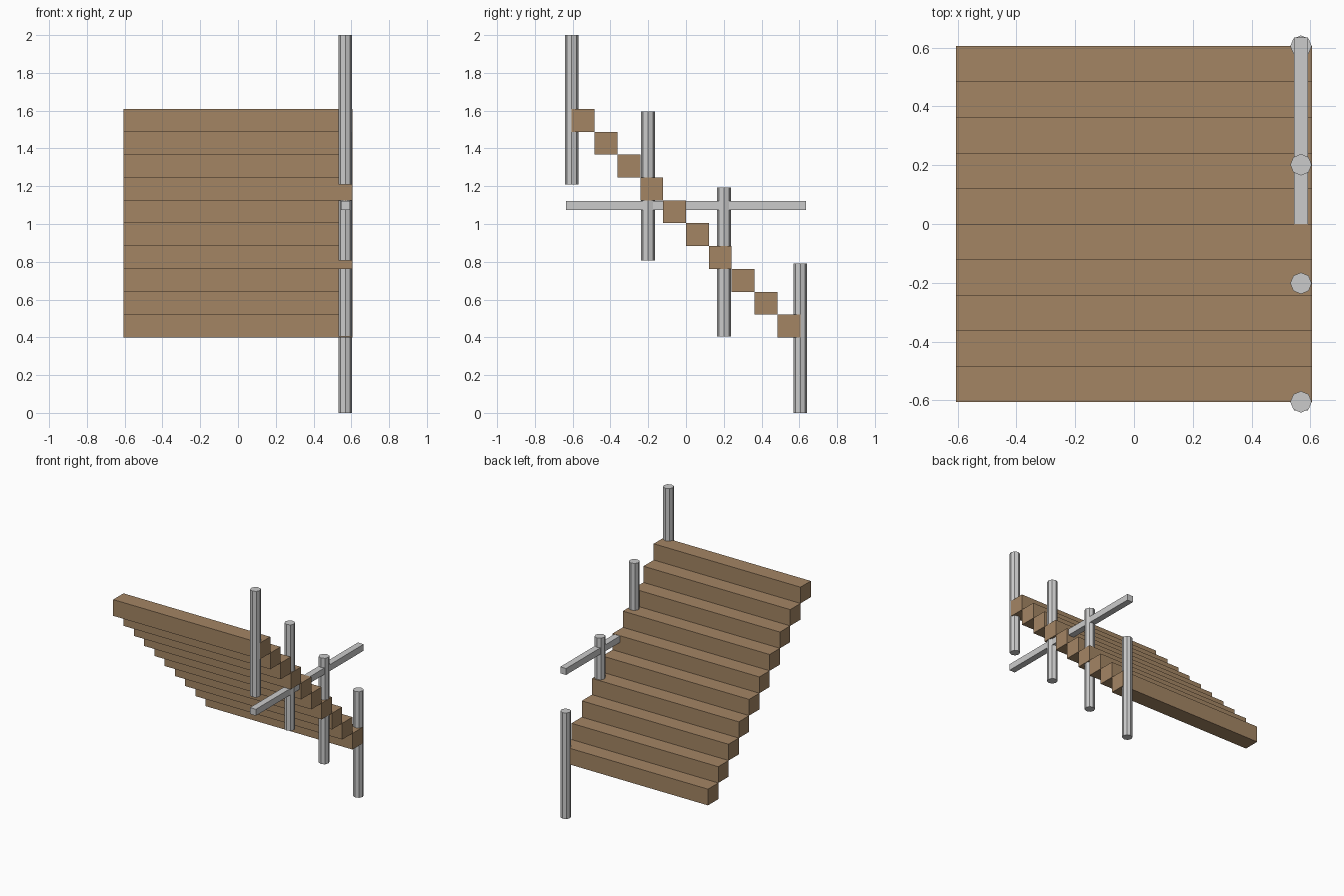
import bpy, bmesh, math
from mathutils import Matrix

if "Cube" in bpy.data.objects:
    bpy.data.objects.remove(bpy.data.objects["Cube"])

wood = bpy.data.materials.new("wood")
wood.diffuse_color = (0.37, 0.235, 0.127, 1)
wood.use_nodes = True
wood.node_tree.nodes["Principled BSDF"].inputs["Base Color"].default_value = wood.diffuse_color


def finish(bm, name, mat=None):
    mesh = bpy.data.meshes.new(name)
    bm.to_mesh(mesh)
    bm.free()
    obj = bpy.data.objects.new(name, mesh)
    bpy.context.collection.objects.link(obj)
    if mat:
        mesh.materials.append(mat)
    return obj


def box(name, centre, size, mat=None):
    bm = bmesh.new()
    bmesh.ops.create_cube(bm, size=1, matrix=Matrix.Translation(centre) @ Matrix.Diagonal((*size, 1)))
    return finish(bm, name, mat)


def post(name, centre, radius, height, sides=8):
    bm = bmesh.new()
    bmesh.ops.create_cone(bm, cap_ends=True, segments=sides, radius1=radius, radius2=radius,
                          depth=height, matrix=Matrix.Translation(centre))
    return finish(bm, name)


WIDTH, STEP, COUNT = 1.21, 0.121, 10
RAIL_X = 0.568

# Stair treads, descending towards the back
for i in range(COUNT):
    offset = (i - (COUNT - 1) / 2) * STEP
    box(f"step_{i + 1}", (0, offset, 1.004 - offset), (WIDTH, STEP, STEP), wood)

# Railing posts along the right side
for i in range(4):
    y = -0.605 + i * 0.4033
    post(f"railing_post_{i + 1}", (RAIL_X, y, 1.0 - y), 0.0365, 0.79)

# Level handrail
box("handrail", (RAIL_X, 0, 1.099), (0.048, 1.27, 0.048))
